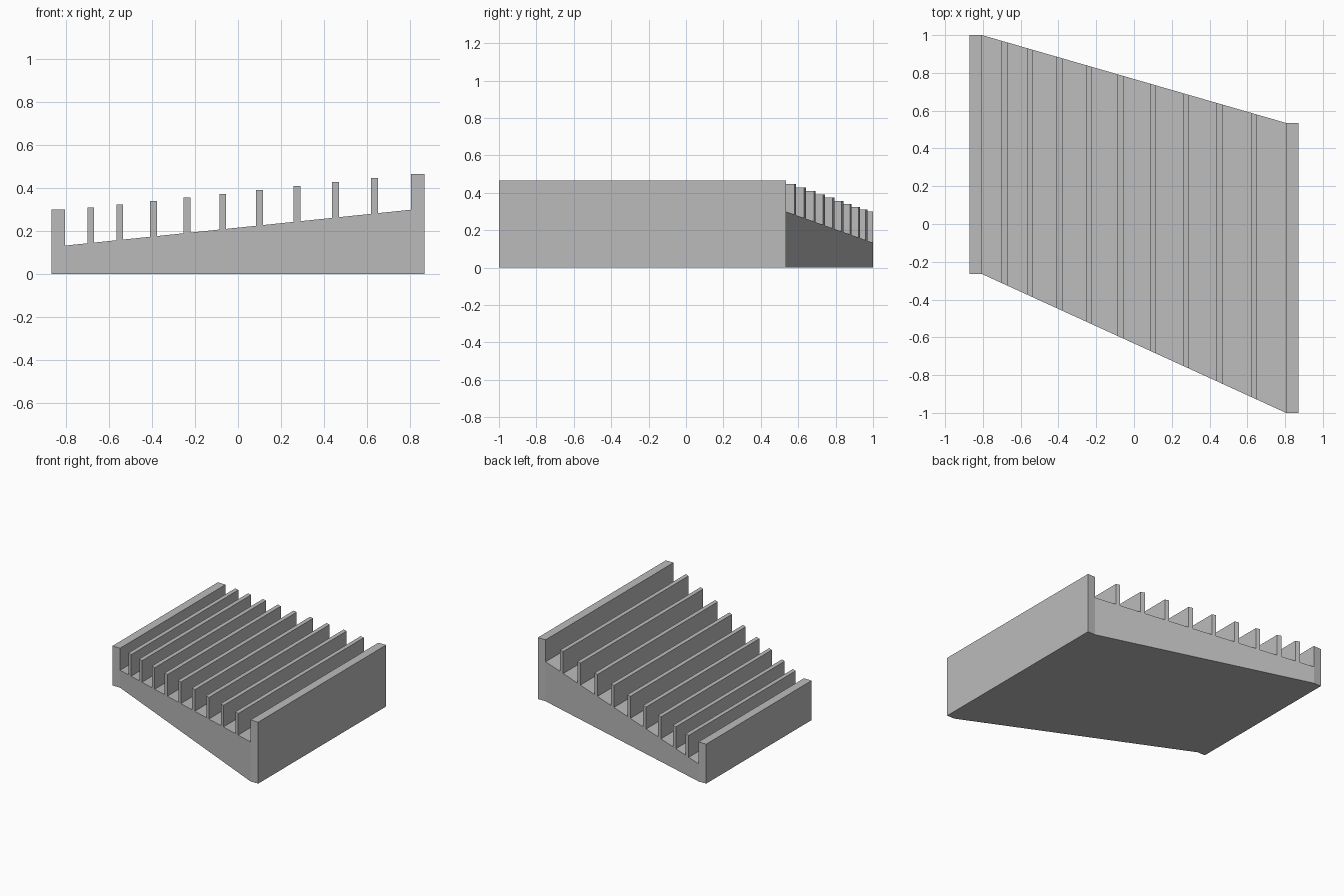
import bpy

cube = bpy.data.objects.get("Cube")
if cube:
    bpy.data.objects.remove(cube, do_unlink=True)

grey = bpy.data.materials.new("plain grey")
grey.use_nodes = True
COLOUR = (0.5, 0.5, 0.5, 1)
grey.diffuse_color = COLOUR
grey.node_tree.nodes["Principled BSDF"].inputs["Base Color"].default_value = COLOUR

OUTER, INNER = 0.87, 0.805   # outer and inner faces of the side walls
FIN_WIDTH, FIN_HEIGHT = 0.032, 0.165


def blend(left, right, x):
    """Straight slope between the two side walls, level across each wall."""
    t = (x + INNER) / (2 * INNER)
    return left + (right - left) * min(max(t, 0), 1)


def front(x):
    return blend(-0.265, -1.0, x)


def back(x):
    return blend(1.0, 0.535, x)


def floor(x):
    return blend(0.133, 0.30, x)


def slab(name, x0, x1, bottom, top):
    """Block between x0 and x1 whose ends follow the slanted plan."""
    verts = [(x, y(x), z(x)) for x in (x0, x1) for y in (front, back) for z in (bottom, top)]
    faces = [(0, 1, 3, 2), (4, 6, 7, 5), (0, 4, 5, 1),
             (2, 3, 7, 6), (0, 2, 6, 4), (1, 5, 7, 3)]
    mesh = bpy.data.meshes.new(name)
    mesh.from_pydata(verts, [], faces)
    mesh.materials.append(grey)
    obj = bpy.data.objects.new(name, mesh)
    bpy.context.collection.objects.link(obj)
    return obj


def ground(x):
    return 0.0


# Sloping base and the two square-ended side walls
slab("sloping_base", -INNER, INNER, ground, floor)
slab("low_side_wall", -OUTER, -INNER, ground, lambda x: 0.30)
slab("high_side_wall", INNER, OUTER, ground, lambda x: 0.467)

# Parallel fins standing on the slope, each with a level top
fin_centres = (-0.686, -0.551, -0.394, -0.238, -0.071, 0.101, 0.275, 0.454, 0.636)
for i, c in enumerate(fin_centres, 1):
    slab(f"fin_{i}", c - FIN_WIDTH / 2, c + FIN_WIDTH / 2,
         floor, lambda x, c=c: floor(c) + FIN_HEIGHT)
